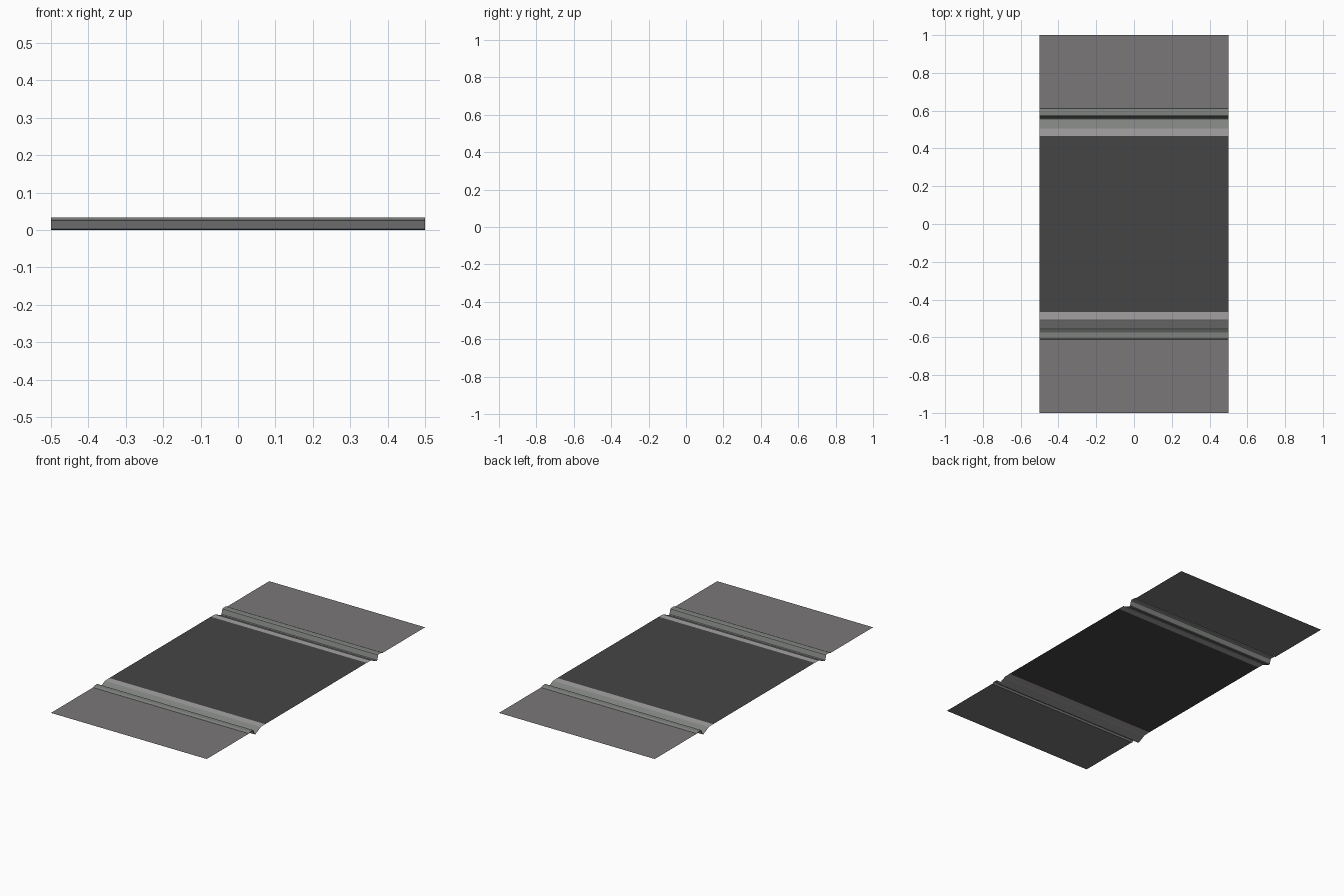
import bpy, bmesh

if "Cube" in bpy.data.objects:
    bpy.data.objects.remove(bpy.data.objects["Cube"])

def mat(name, c):
    m = bpy.data.materials.new(name)
    m.diffuse_color = (*c, 1)
    m.use_nodes = True
    m.node_tree.nodes["Principled BSDF"].inputs["Base Color"].default_value = m.diffuse_color
    return m

paving = mat("paving grey", (0.195, 0.185, 0.187))
concrete = mat("concrete grey", (0.215, 0.225, 0.215))
asphalt = mat("asphalt dark grey", (0.06, 0.06, 0.06))
paint = mat("edge line pale grey", (0.38, 0.36, 0.365))

def strip(name, profile, material):
    """Extrude a (y, z) profile across the full width of the road."""
    bm = bmesh.new()
    rows = [[bm.verts.new((x, y, z)) for x in (-0.5, 0.5)] for y, z in profile]
    for a, b in zip(rows, rows[1:]):
        bm.faces.new((a[0], a[1], b[1], b[0]))
    for f in bm.faces:
        f.normal_update()
        if f.normal.z < 0:
            f.normal_flip()
    me = bpy.data.meshes.new(name)
    bm.to_mesh(me)
    bm.free()
    me.materials.append(material)
    ob = bpy.data.objects.new(name, me)
    bpy.context.collection.objects.link(ob)

# profiles as distance from the road centre line, repeated on both sides
sidewalk = [(1.0, 0.027), (0.615, 0.027)]
curb = [(0.615, 0.027), (0.611, 0.025), (0.607, 0.031), (0.602, 0.033),
        (0.576, 0.033), (0.571, 0.030), (0.562, 0.003)]
gutter = [(0.562, 0.003), (0.556, 0.0), (0.512, 0.020), (0.505, 0.024)]
line = [(0.505, 0.024), (0.465, 0.025)]

for side, s in (("front", -1), ("back", 1)):
    for part, prof, m in (("sidewalk", sidewalk, paving), ("curb", curb, concrete),
                          ("gutter", gutter, concrete), ("edge_line", line, paint)):
        strip(f"{part}_{side}", [(s * y, z) for y, z in prof], m)

# carriageway
strip("road_surface", [(-0.465, 0.025), (0.465, 0.025)], asphalt)
